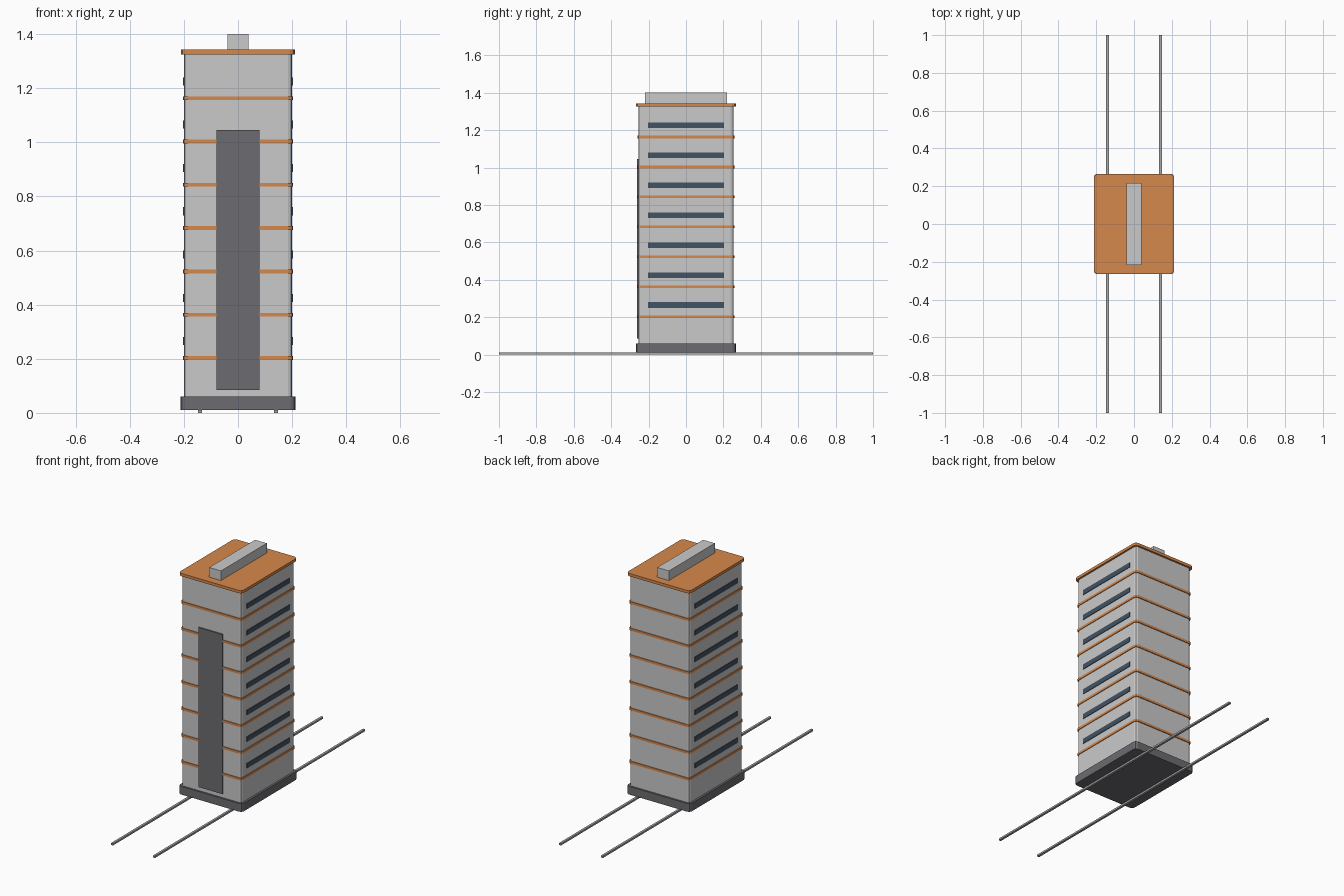
import bpy, bmesh

if "Cube" in bpy.data.objects:
    bpy.data.objects.remove(bpy.data.objects["Cube"])


def lin(c):
    c /= 255
    return c / 12.92 if c <= 0.04045 else ((c + 0.055) / 1.055) ** 2.4


def material(name, r, g, b):
    m = bpy.data.materials.new(name)
    m.diffuse_color = (lin(r), lin(g), lin(b), 1)
    m.use_nodes = True
    m.node_tree.nodes["Principled BSDF"].inputs["Base Color"].default_value = m.diffuse_color
    return m


LIGHT = material("light grey", 202, 202, 202)
ORANGE = material("orange", 214, 136, 76)
DARK = material("dark grey", 108, 107, 112)
GLASS = material("window blue", 66, 82, 98)
STEEL = material("rail steel", 168, 168, 168)


def box(name, mat, x, y, z, corner=0.0, segments=2):
    """Box from (min, max) ranges; corner rounds only the upright edges."""
    bm = bmesh.new()
    bmesh.ops.create_cube(bm, size=1)
    for v in bm.verts:
        v.co = [r[0] if c < 0 else r[1] for r, c in zip((x, y, z), v.co)]
    if corner:
        upright = [e for e in bm.edges
                   if abs(e.verts[0].co.z - e.verts[1].co.z) > 1e-4]
        bmesh.ops.bevel(bm, geom=upright, offset=corner, segments=segments,
                        profile=0.5, affect='EDGES')
    bmesh.ops.recalc_face_normals(bm, faces=bm.faces)
    mesh = bpy.data.meshes.new(name)
    bm.to_mesh(mesh)
    bm.free()
    mesh.materials.append(mat)
    ob = bpy.data.objects.new(name, mesh)
    bpy.context.collection.objects.link(ob)
    return ob


def slab(name, mat, hx, hy, z0, z1, corner=0.0):
    return box(name, mat, (-hx, hx), (-hy, hy), (z0, z1), corner)


# Main tower, plinth, roof and rooftop ridge
slab("tower_body", LIGHT, 0.2, 0.255, 0.055, 1.33, 0.016)
slab("plinth", DARK, 0.212, 0.266, 0.011, 0.06, 0.018)
slab("roof_slab", ORANGE, 0.211, 0.266, 1.325, 1.342, 0.02)
slab("roof_ridge", LIGHT, 0.039, 0.218, 1.34, 1.4)

# Floor bands and side window strips
for i in range(7):
    z = 0.203 + 0.16 * i
    slab(f"floor_band_{i + 1}", ORANGE, 0.204, 0.26, z - 0.007, z + 0.007, 0.018)
    zw = 0.265 + 0.16 * i
    for side, s in (("left", -1), ("right", 1)):
        box(f"window_{side}_{i + 1}", GLASS, sorted((s * 0.198, s * 0.2035)),
            (-0.203, 0.203), (zw - 0.015, zw + 0.015))

# Tall front panel
box("front_panel", DARK, (-0.08, 0.08), (-0.263, -0.254), (0.085, 1.045))

# Rails on the ground
for side, s in (("left", -1), ("right", 1)):
    box(f"rail_{side}", STEEL, (s * 0.14 - 0.007, s * 0.14 + 0.007),
        (-1, 1), (0, 0.011))
